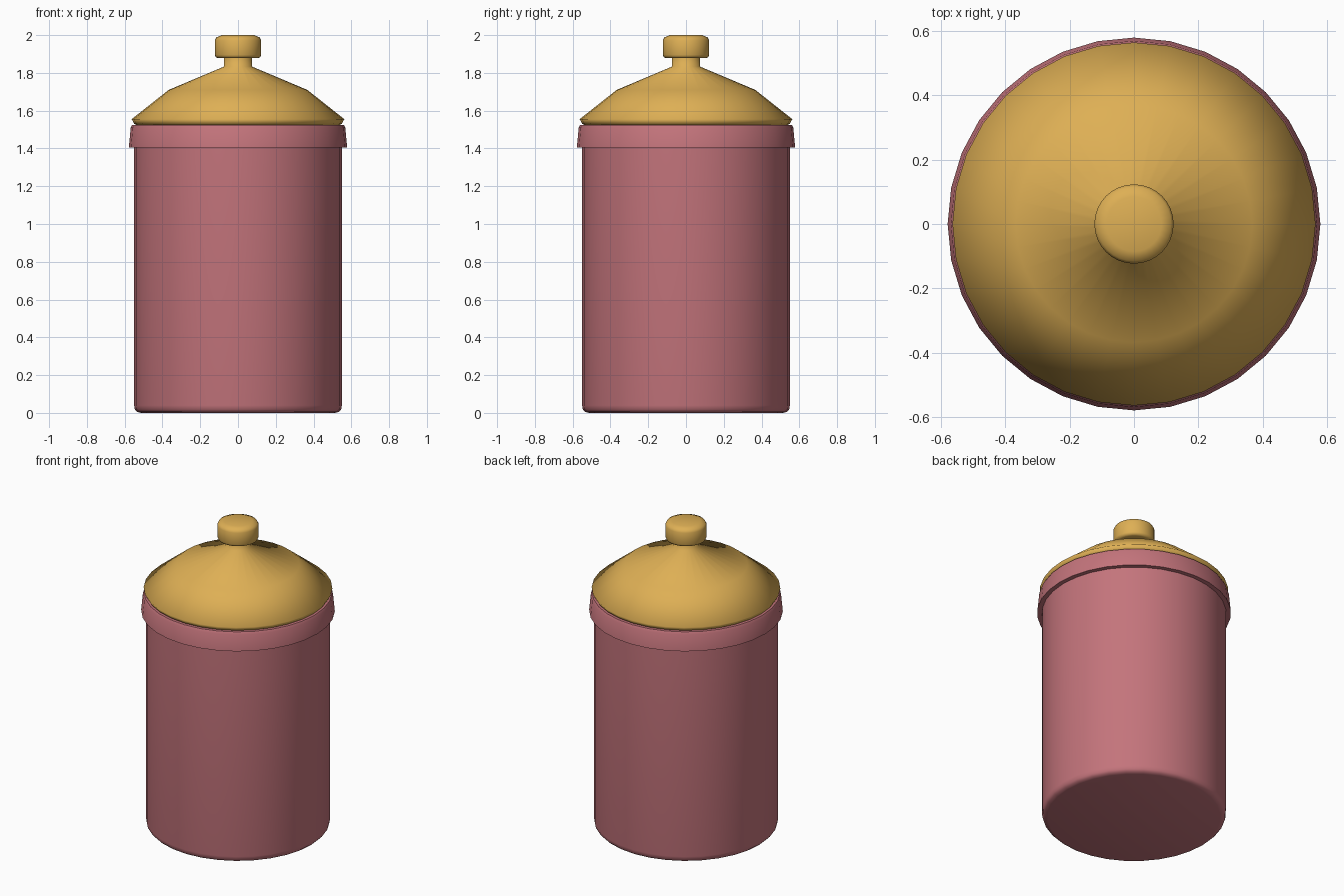
import bpy
import bmesh
from math import cos, sin, tau, radians

SIDES = 32

cube = bpy.data.objects.get("Cube")
if cube:
    bpy.data.objects.remove(cube, do_unlink=True)


def make_material(name, colour):
    mat = bpy.data.materials.new(name)
    mat.use_nodes = True
    mat.diffuse_color = colour
    mat.node_tree.nodes["Principled BSDF"].inputs["Base Color"].default_value = colour
    return mat


def lathe(name, profile, mat, smooth_angle, closed=False):
    """Turn a (radius, height) profile around z; open ends are capped."""
    bm = bmesh.new()
    rings = [[bm.verts.new((r * cos(tau * i / SIDES), r * sin(tau * i / SIDES), z))
              for i in range(SIDES)] for r, z in profile]
    pairs = list(zip(rings, rings[1:]))
    if closed:
        pairs.append((rings[-1], rings[0]))
    else:
        bm.faces.new(rings[0][::-1])
        bm.faces.new(rings[-1])
    for low, high in pairs:
        for i in range(SIDES):
            j = (i + 1) % SIDES
            bm.faces.new((low[i], low[j], high[j], high[i]))
    bmesh.ops.recalc_face_normals(bm, faces=bm.faces)
    mesh = bpy.data.meshes.new(name)
    bm.to_mesh(mesh)
    bm.free()
    mesh.materials.append(mat)
    obj = bpy.data.objects.new(name, mesh)
    bpy.context.collection.objects.link(obj)
    bpy.ops.object.select_all(action='DESELECT')
    obj.select_set(True)
    bpy.context.view_layer.objects.active = obj
    bpy.ops.object.shade_smooth_by_angle(angle=radians(smooth_angle))
    return obj


pink = make_material("dusty pink", (0.55, 0.175, 0.2, 1))
gold = make_material("warm gold", (0.73, 0.43, 0.09, 1))

# Jar body with a rounded foot
lathe("jar_body", [(0.515, 0), (0.535, 0.006), (0.546, 0.018), (0.55, 0.04),
                   (0.55, 1.5)], pink, 50)

# Flared collar around the mouth
lathe("jar_collar", [(0.54, 1.405), (0.578, 1.405), (0.568, 1.51),
                     (0.56, 1.525), (0.53, 1.525)], pink, 60, closed=True)

# Domed lid running up into the neck of the handle
lathe("lid", [(0.535, 1.522), (0.549, 1.53), (0.563, 1.555), (0.367, 1.71),
              (0.075, 1.833), (0.075, 1.89)], gold, 88)

# Knob with softened edges
lathe("lid_knob", [(0.105, 1.878), (0.118, 1.883), (0.123, 1.895), (0.123, 1.972),
                   (0.115, 1.988), (0.085, 2.0)], gold, 60)
